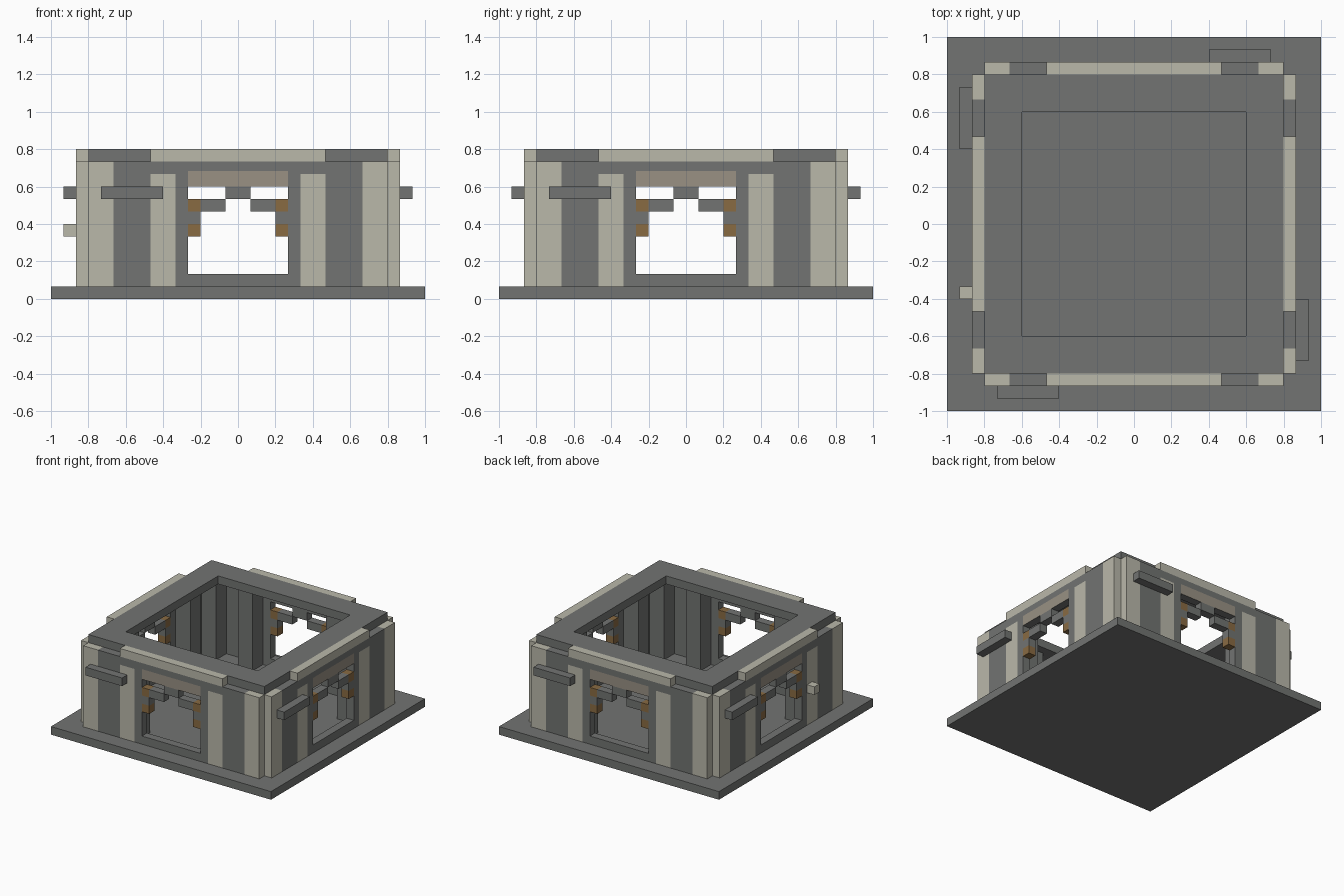
import bpy, bmesh
from math import pi
from mathutils import Matrix

U = 1 / 15  # block size

cube = bpy.data.objects.get("Cube")
if cube:
    bpy.data.objects.remove(cube, do_unlink=True)


def material(name, rgb):
    m = bpy.data.materials.new(name)
    m.use_nodes = True
    m.diffuse_color = (*rgb, 1)
    m.node_tree.nodes["Principled BSDF"].inputs["Base Color"].default_value = (*rgb, 1)
    return m


STONE = material("grey stone", (0.168, 0.174, 0.168))
PLASTER = material("pale plaster", (0.491, 0.479, 0.402))
TAUPE = material("taupe lintel", (0.319, 0.283, 0.231))
WOOD = material("brown wood", (0.25, 0.145, 0.055))


def add_object(name, bm, mats, turn=0):
    """Turn a bmesh (in block units) into an object, rotated by quarter turns."""
    bmesh.ops.scale(bm, vec=(U, U, U), verts=bm.verts)
    bmesh.ops.rotate(bm, cent=(0, 0, 0), verts=bm.verts,
                     matrix=Matrix.Rotation(turn * pi / 2, 3, "Z"))
    bmesh.ops.recalc_face_normals(bm, faces=bm.faces)
    mesh = bpy.data.meshes.new(name)
    bm.to_mesh(mesh)
    bm.free()
    for m in mats:
        mesh.materials.append(m)
    obj = bpy.data.objects.new(name, mesh)
    bpy.context.collection.objects.link(obj)
    return obj


def box(name, lo, hi, mat, turn=0):
    bm = bmesh.new()
    bmesh.ops.create_cube(bm, size=1)
    for v in bm.verts:
        v.co = [(a + b) / 2 + c * (b - a) for a, b, c in zip(lo, hi, v.co)]
    return add_object(name, bm, [mat], turn)


def panel(name, turn):
    """Outer wall panel with a window opening and painted stripes."""
    bm = bmesh.new()
    half = [4, 5, 7, 10, 12]
    xs = [-x for x in reversed(half)] + half
    zs = [1, 2, 9, 10, 10.25, 11]
    grid = [[bm.verts.new((x, -13, z)) for z in zs] for x in xs]
    for i in range(len(xs) - 1):
        for j in range(len(zs) - 1):
            if xs[i] == -4 and zs[j] == 2:
                continue  # window opening
            bm.faces.new((grid[i][j], grid[i + 1][j], grid[i + 1][j + 1], grid[i][j + 1]))
    ext = bmesh.ops.extrude_face_region(bm, geom=bm.faces[:], use_keep_orig=True)
    for v in ext["geom"]:
        if isinstance(v, bmesh.types.BMVert):
            v.co.y = -12
    for f in bm.faces:
        c = f.calc_center_median()
        x, front = abs(c.x), c.y < -12.9
        if c.y > -12.1:
            f.material_index = 0
        elif x > 10:
            f.material_index = 1
        elif front and 5 < x < 7 and c.z < 10:
            f.material_index = 1
        elif front and x < 4 and 9 < c.z < 10.25:
            f.material_index = 2
    return add_object(name, bm, [STONE, PLASTER, TAUPE], turn)


# Base slab
box("base_slab", (-15, -15, 0), (15, 15, 1), STONE)

# Roof ring
bm = bmesh.new()
rings = [[bm.verts.new((x * r, y * r, 11)) for x, y in ((-1, -1), (1, -1), (1, 1), (-1, 1))]
         for r in (9, 12)]
for i in range(4):
    k = (i + 1) % 4
    bm.faces.new((rings[0][i], rings[1][i], rings[1][k], rings[0][k]))
ext = bmesh.ops.extrude_face_region(bm, geom=bm.faces[:], use_keep_orig=True)
for v in ext["geom"]:
    if isinstance(v, bmesh.types.BMVert):
        v.co.z = 12
add_object("roof_ring", bm, [STONE])

# Four identical sides
for turn, side in enumerate(("front", "left", "back", "right")):
    panel(side + "_wall", turn)
    box(side + "_top_trim", (-7, -13, 11), (7, -12, 12), PLASTER, turn)
    box(side + "_outer_bar", (-11, -14, 8), (-6, -13, 9), STONE, turn)
    box(side + "_corner_post", (-12, -12, 1), (-10, -10, 11), STONE, turn)
    # Stepped arch inside the window
    box(side + "_arch_keystone", (-1, -13, 8), (1, -12, 9), STONE, turn)
    for s, end in ((-1, "a"), (1, "b")):
        def pair(part, x0, x1, y0, y1, z0, z1, mat):
            lo, hi = sorted((s * x0, s * x1))
            box(f"{side}_{part}_{end}", (lo, y0, z0), (hi, y1, z1), mat, turn)
        pair("inner_pillar", 5, 7, -12, -10, 1, 11, STONE)
        pair("arch_step", 1, 3, -13, -12, 7, 8, STONE)
        pair("upper_bracket", 3, 4, -13, -12, 7, 8, WOOD)
        pair("bracket_spacer", 3, 4, -13, -12, 6, 7, STONE)
        pair("lower_bracket", 3, 4, -13, -12, 5, 6, WOOD)

# Single knob on one side
box("wall_knob", (-14, -6, 5), (-13, -5, 6), PLASTER)
